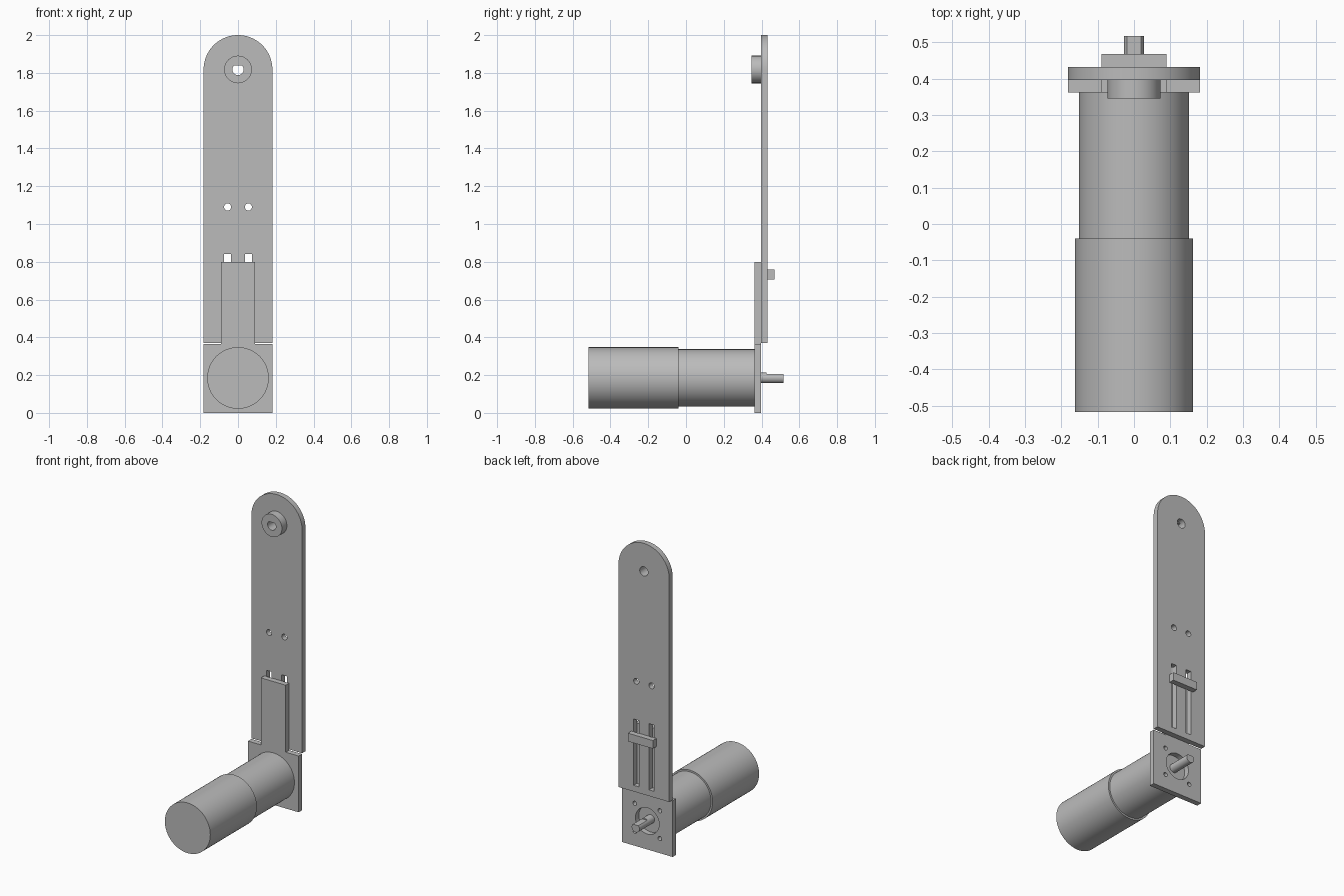
import bpy, bmesh
from math import sin, cos, pi, asin, radians

if "Cube" in bpy.data.objects:
    bpy.data.objects.remove(bpy.data.objects["Cube"], do_unlink=True)

grey = bpy.data.materials.new("plain grey")
grey.use_nodes = True
COLOUR = (0.5, 0.5, 0.5, 1)
grey.diffuse_color = COLOUR
grey.node_tree.nodes["Principled BSDF"].inputs["Base Color"].default_value = COLOUR


def arc(x, z, r, a0, a1, n):
    return [(x + r * cos(a0 + (a1 - a0) * i / n), z + r * sin(a0 + (a1 - a0) * i / n))
            for i in range(n + 1)]


def circle(x, z, r, n=32):
    return arc(x, z, r, 0, 2 * pi, n)[:-1]


def rect(x0, x1, z0, z1):
    return [(x0, z0), (x1, z0), (x1, z1), (x0, z1)]


def d_shape(z, r, flat):
    # circle with its top cut off at height flat above the centre
    a = asin(flat / r)
    return arc(0, z, r, pi - a, 2 * pi + a, 32)


def prism(name, y0, y1, outline, holes=()):
    # extrude an x-z profile with holes along y
    bm = bmesh.new()
    caps = ([], [])
    for loop in [outline, *holes]:
        rings = [[bm.verts.new((x, y, z)) for x, z in loop] for y in (y0, y1)]
        n = len(loop)
        for i in range(n):
            j = (i + 1) % n
            bm.faces.new((rings[0][i], rings[0][j], rings[1][j], rings[1][i]))
        for ring, edges in zip(rings, caps):
            edges += [bm.edges.get((ring[i], ring[(i + 1) % n])) for i in range(n)]
    for edges in caps:
        if holes:
            bmesh.ops.triangle_fill(bm, edges=edges, use_beauty=True)
        else:
            bmesh.ops.contextual_create(bm, geom=edges)
    bmesh.ops.recalc_face_normals(bm, faces=bm.faces)
    mesh = bpy.data.meshes.new(name)
    bm.to_mesh(mesh)
    bm.free()
    mesh.materials.append(grey)
    ob = bpy.data.objects.new(name, mesh)
    bpy.context.collection.objects.link(ob)
    bpy.ops.object.select_all(action='DESELECT')
    ob.select_set(True)
    bpy.context.view_layer.objects.active = ob
    bpy.ops.object.shade_smooth_by_angle(angle=radians(30))
    return ob


W = 0.182          # half width of both plates
AXIS = 0.185       # motor axis height
PIVOT = 1.818      # bearing height
SIDES = (-1, 1)

# Long arm with rounded top, pivot hole, bolt holes and adjustment slots
arm_outline = [(-W, 0.37), (W, 0.37)] + arc(0, PIVOT, W, 0, pi, 48)
arm_holes = [circle(0, PIVOT, 0.03)]
for s in SIDES:
    arm_holes.append(circle(s * 0.055, 1.09, 0.019, 24))
    arm_holes.append(rect(s * 0.055 - 0.019, s * 0.055 + 0.019, 0.41, 0.84))
prism("arm_plate", 0.397, 0.432, arm_outline, arm_holes)

# Bearing on the arm's front, with a keyed bore
prism("bearing_hub", 0.346, 0.397, circle(0, PIVOT, 0.073, 48), [d_shape(PIVOT, 0.03, 0.021)])

# Motor mount with sliding tongue
mount = [(-W, 0), (W, 0), (W, 0.365), (0.089, 0.365), (0.089, 0.8),
         (-0.089, 0.8), (-0.089, 0.365), (-W, 0.365)]
mount_holes = [circle(0, AXIS, 0.085, 48)]
mount_holes += [circle(i * 0.09, AXIS + j * 0.09, 0.014, 16) for i in SIDES for j in SIDES]
prism("motor_mount", 0.362, 0.397, mount, mount_holes)

# Clamp bar across the slots at the back
prism("clamp_bar", 0.432, 0.468, rect(-0.09, 0.09, 0.705, 0.758))

# Motor, gearbox and output shaft
prism("motor_body", -0.517, -0.04, circle(0, AXIS, 0.163, 64))
prism("gearbox", -0.04, 0.362, circle(0, AXIS, 0.152, 64))
prism("shaft_base", 0.362, 0.425, circle(0, AXIS, 0.028))
prism("shaft_tip", 0.425, 0.517, d_shape(AXIS, 0.028, 0.02))
